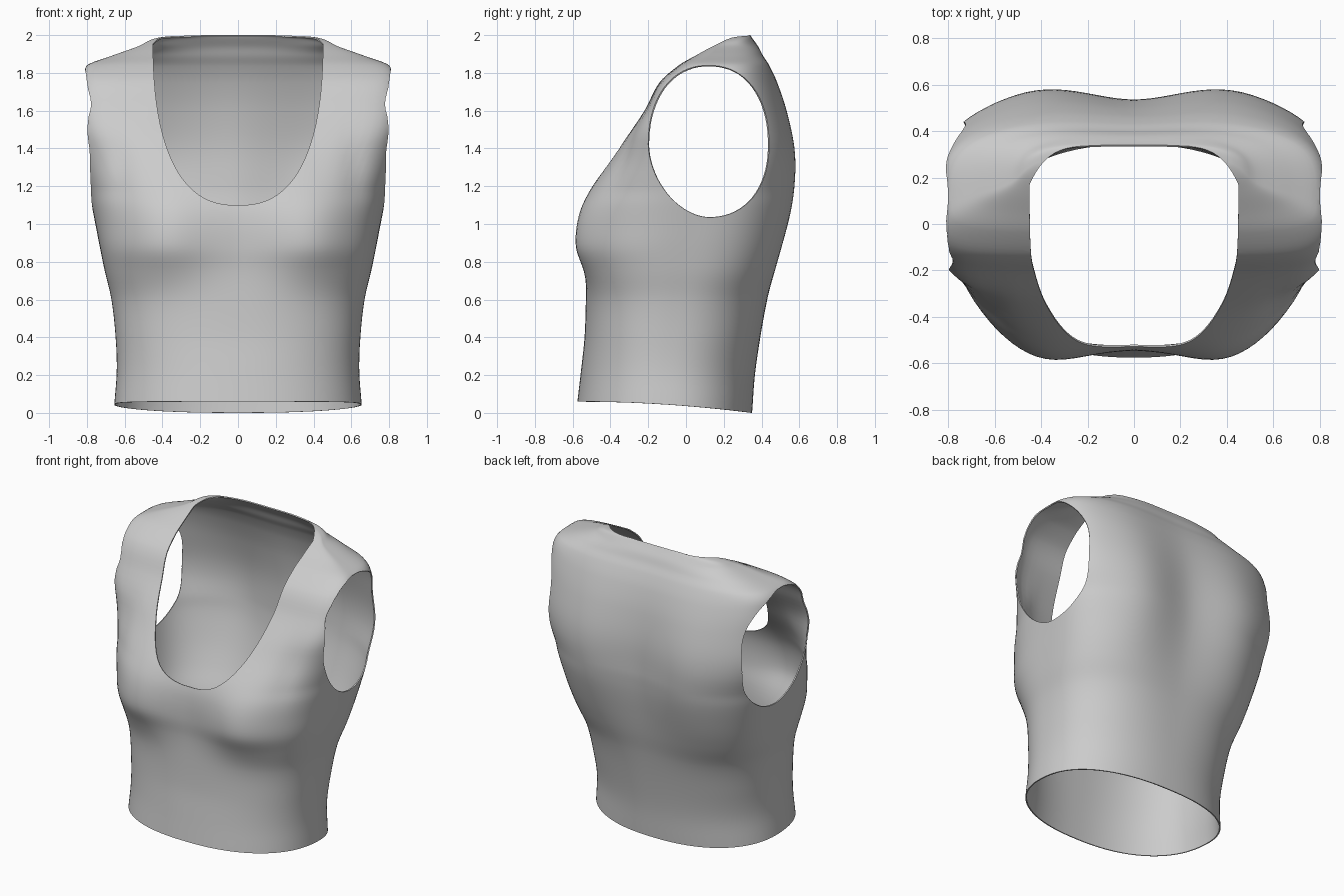
import bpy, bmesh, math
from math import sin, cos, pi, exp

if "Cube" in bpy.data.objects:
    bpy.data.objects.remove(bpy.data.objects["Cube"])

SEGMENTS = 128
RINGS_PER_STEP = 5

# Body levels: height, half width, front y, back y, side y, squareness
LEVELS = [
    (0, .655, -.575, .35, -.1, 2.3),
    (.2, .642, -.555, .365, -.1, 2.3),
    (.4, .648, -.537, .395, -.08, 2.4),
    (.6, .67, -.53, .435, -.05, 2.5),
    (.75, .705, -.53, .475, -.02, 2.8),
    (.87, .73, -.54, .505, 0, 3),
    (1, .755, -.54, .535, .05, 3),
    (1.1, .775, -.525, .553, .08, 3),
    (1.2, .795, -.485, .563, .1, 3),
    (1.4, .84, -.355, .56, .12, 3.8),
    (1.6, .84, -.22, .525, .12, 7),
    (1.75, .835, -.14, .48, .12, 7),
    (1.84, .8, -.04, .44, .12, 5),
    (1.89, .67, .04, .41, .14, 3.5),
    (1.94, .53, .125, .385, .18, 3),
    (1.985, .43, .21, .353, .26, 2.7),
    (2, .3, .27, .343, .3, 2.5),
]


def bell(value, centre, width):
    return exp(-((value - centre) / width) ** 2)


def super_point(angle, n):
    """Point on a unit superellipse."""
    c, s = cos(angle), sin(angle)
    r = (abs(c) ** n + abs(s) ** n) ** (-1 / n)
    return r * c, r * s


def slope(i, k):
    """Tangent of column k at level i with respect to height."""
    a, b = LEVELS[max(i - 1, 0)], LEVELS[min(i + 1, len(LEVELS) - 1)]
    return (b[k] - a[k]) / (b[0] - a[0])


def blend(i, t):
    """Smoothly interpolated level between rows i and i + 1."""
    a, b = LEVELS[i], LEVELS[i + 1]
    h = b[0] - a[0]
    row = [a[0] + t * h]
    for k in range(1, len(a)):
        row.append((2 * t**3 - 3 * t**2 + 1) * a[k] + (3 * t**2 - 2 * t**3) * b[k]
                   + h * ((t**3 - 2 * t**2 + t) * slope(i, k) + (t**3 - t**2) * slope(i + 1, k)))
    return row


def body_ring(level):
    z, w, front, back, side, n = level
    ring = []
    for j in range(SEGMENTS):
        angle = 2 * pi * j / SEGMENTS
        is_front = sin(angle) < 0
        px, py = super_point(angle, n if is_front else min(n, 3.2))
        x, ax = px * w, abs(px * w)
        facing = abs(py)
        if is_front:
            y = side + py * (side - front)
            # bust and the small fold beside the arm
            y -= .07 * facing * bell(ax, .41, .23) * bell(z, .9, .3 if z > .9 else .18)
            y += .015 * facing * bell(ax, .62, .06) * bell(z, 1.3, .2)
        else:
            y = side + py * (back - side)
            # spine hollow and shoulder blades
            y += .03 * facing * bell(z, 1.25, .5) * (bell(ax, .42, .22) - bell(x, 0, .2))
        # hem dips towards the back
        dip = .06 * (1 - max(0, (y + .575) / .925) ** 2)
        ring.append((x, y, z + dip * max(0, 1 - z / .4)))
    return ring


def loft(name, rings, cap_material, side_material):
    """Closed tube through the rings."""
    bm = bmesh.new()
    loops = [[bm.verts.new(p) for p in ring] for ring in rings]
    count = len(loops[0])
    for a, b in zip(loops, loops[1:]):
        for j in range(count):
            k = (j + 1) % count
            bm.faces.new((a[j], a[k], b[k], b[j])).material_index = side_material
    for end in (loops[0], loops[-1]):
        bm.faces.new(end).material_index = cap_material
    bmesh.ops.recalc_face_normals(bm, faces=bm.faces)
    mesh = bpy.data.meshes.new(name)
    bm.to_mesh(mesh)
    bm.free()
    obj = bpy.data.objects.new(name, mesh)
    bpy.context.collection.objects.link(obj)
    return obj


def make_material(name, colour):
    mat = bpy.data.materials.new(name)
    mat.use_nodes = True
    mat.diffuse_color = colour
    mat.node_tree.nodes["Principled BSDF"].inputs["Base Color"].default_value = colour
    return mat


fabric = make_material("grey_fabric", (.6, .6, .6, 1))
waste = bpy.data.materials.new("waste")

# Closed torso
rings = [body_ring(blend(i, t / RINGS_PER_STEP))
         for i in range(len(LEVELS) - 1) for t in range(RINGS_PER_STEP)]
rings.append(body_ring(LEVELS[-1]))
top = loft("sleeveless_top", rings, 1, 0)

# Armhole cutters: egg outline pushed sideways
def armhole_ring(x):
    ring = []
    for j in range(72):
        angle = 2 * pi * j / 72
        low_front = sin(angle) < 0 and cos(angle) < 0
        a, b = super_point(angle, 1.8 if low_front else 2.2)
        ring.append((x, .12 + .32 * a, 1.42 + b * (.42 if b > 0 else .385)))
    return ring


cutters = [loft("armhole_cutter", [armhole_ring(s * .5), armhole_ring(s * 1.2)], 1, 1)
           for s in (-1, 1)]

# Neck cutter: scooped front, rounded back
columns = []
for j in range(49):
    a, b = super_point(pi + pi * j / 48, 2.5)
    x, z = .45 * a, 2 + .9 * b
    rear = .338 - .17 * abs(a) ** 6
    columns.append([(x, -1, z), (x, rear, z), (x, rear, 2.3), (x, -1, 2.3)])
cutters.append(loft("neck_cutter", columns, 1, 1))

# Cut the openings, then drop everything that is not cloth
for obj in [top] + cutters:
    obj.data.materials.append(fabric)
    obj.data.materials.append(waste)
for cutter in cutters:
    cutter.hide_render = True
    mod = top.modifiers.new("opening", "BOOLEAN")
    mod.operation = "DIFFERENCE"
    mod.solver = "EXACT"
    mod.object = cutter
bpy.context.view_layer.update()
cut_mesh = bpy.data.meshes.new_from_object(
    top.evaluated_get(bpy.context.evaluated_depsgraph_get()))
top.modifiers.clear()
top.data = cut_mesh
for cutter in cutters:
    bpy.data.objects.remove(cutter)

bm = bmesh.new()
bm.from_mesh(cut_mesh)
bmesh.ops.delete(bm, geom=[f for f in bm.faces if f.material_index == 1], context="FACES")
bmesh.ops.remove_doubles(bm, verts=bm.verts, dist=.001)
bm.to_mesh(cut_mesh)
bm.free()
cut_mesh.materials.clear()
cut_mesh.materials.append(fabric)
bpy.data.materials.remove(waste)

# Cloth thickness and soft shading
bpy.ops.object.select_all(action="DESELECT")
top.select_set(True)
bpy.context.view_layer.objects.active = top
shell = top.modifiers.new("cloth_thickness", "SOLIDIFY")
shell.thickness = .008
shell.offset = -1
bpy.ops.object.modifier_apply(modifier=shell.name)
bpy.ops.object.shade_smooth_by_angle(angle=math.radians(50))
